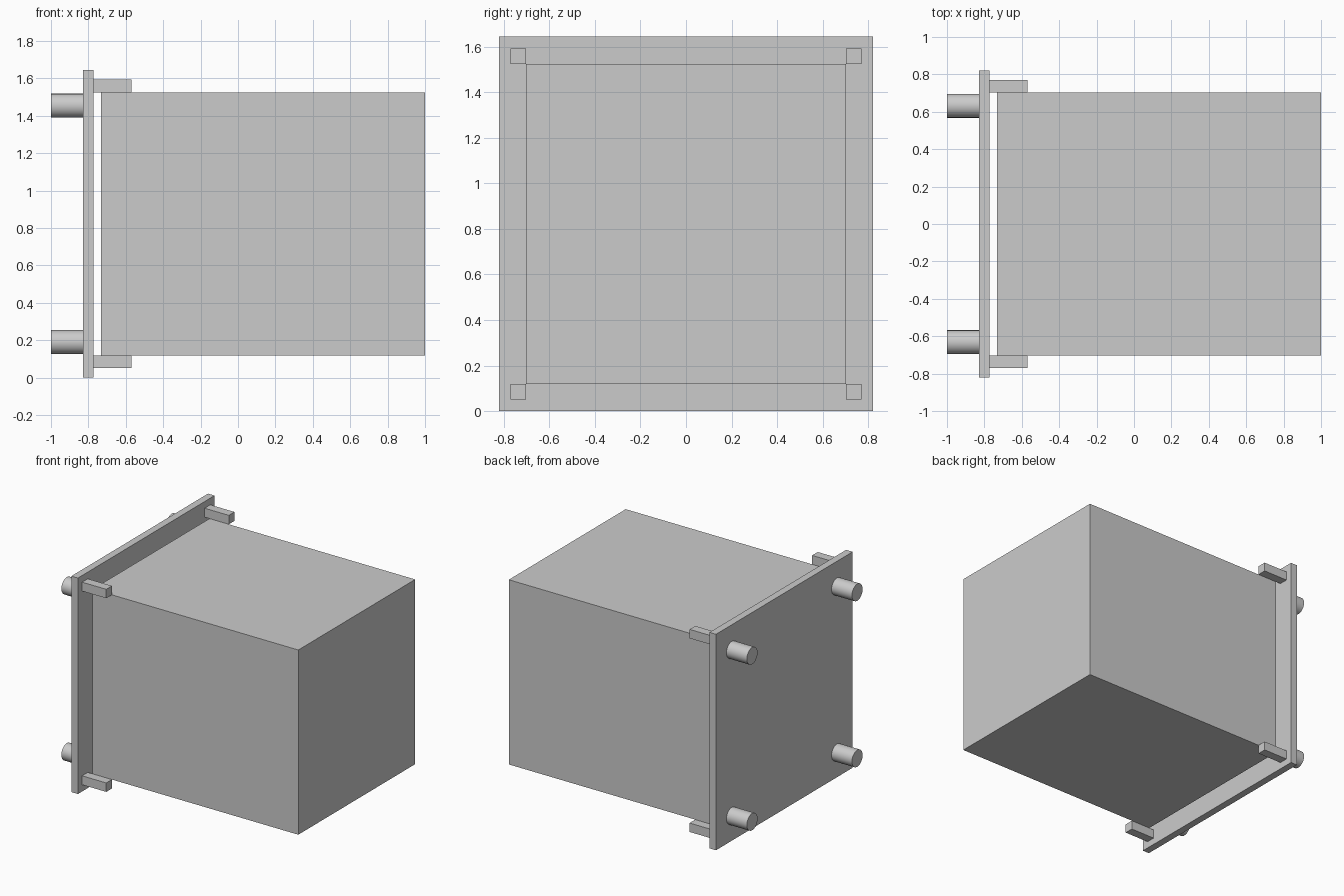
import bpy
import math

default = bpy.data.objects.get("Cube")
if default:
    bpy.data.objects.remove(default, do_unlink=True)

grey = bpy.data.materials.new("light grey")
grey.use_nodes = True
colour = (0.6, 0.6, 0.6, 1)
grey.diffuse_color = colour
grey.node_tree.nodes["Principled BSDF"].inputs["Base Color"].default_value = colour

MID = 0.822  # height of the central axis


def finish(name):
    obj = bpy.context.object
    obj.name = name
    obj.data.materials.append(grey)
    return obj


def box(name, x0, x1, y, z, width):
    """Square bar running along x from x0 to x1."""
    bpy.ops.mesh.primitive_cube_add(size=1, location=((x0 + x1) / 2, y, z))
    bpy.context.object.scale = (x1 - x0, width, width)
    bpy.ops.object.transform_apply(location=False, rotation=False, scale=True)
    return finish(name)


def rod(name, x0, x1, y, z, radius):
    """Round peg running along x from x0 to x1."""
    bpy.ops.mesh.primitive_cylinder_add(
        vertices=48, radius=radius, depth=x1 - x0,
        location=((x0 + x1) / 2, y, z), rotation=(0, math.pi / 2, 0))
    bpy.ops.object.shade_smooth_by_angle(angle=math.radians(40))
    return finish(name)


# Main block and the square plate, with an open gap between them
box("main_block", -0.732, 1.0, 0, MID, 1.406)
box("end_plate", -0.828, -0.773, 0, MID, 1.644)

# Corner bars touching the block's edges, and pegs on the plate's outer face
for side, sy in (("left", 1), ("right", -1)):
    for level, sz in (("upper", 1), ("lower", -1)):
        tag = f"{level}_{side}"
        box(f"corner_bar_{tag}", -0.8, -0.57, sy * 0.737, MID + sz * 0.737, 0.068)
        rod(f"peg_{tag}", -1.0, -0.82, sy * 0.632, MID + sz * 0.632, 0.064)
